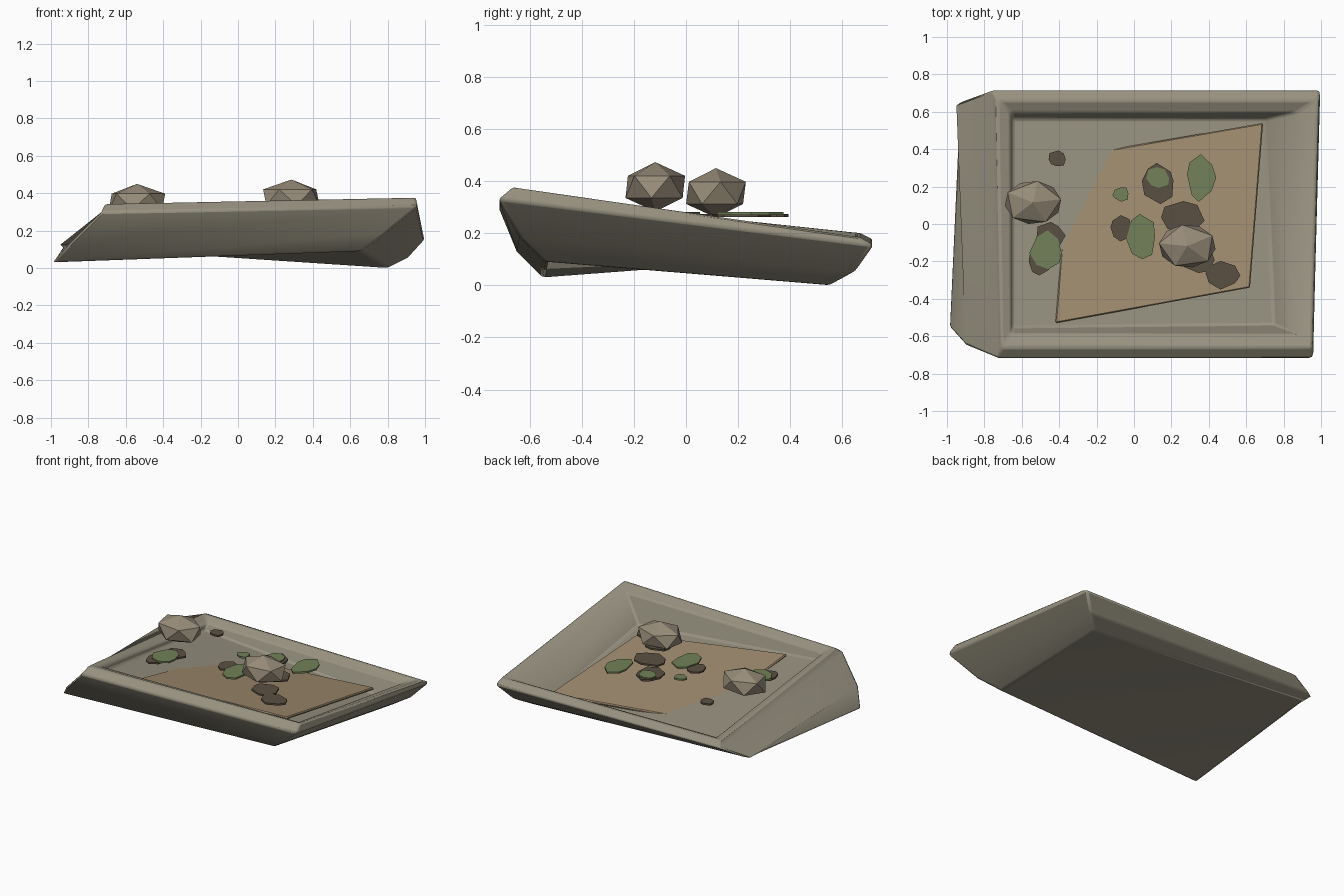
import bpy, bmesh, math, random
from mathutils import Vector

if "Cube" in bpy.data.objects:
    bpy.data.objects.remove(bpy.data.objects["Cube"])

random.seed(4)

def material(name, rgb):
    m = bpy.data.materials.new(name)
    m.diffuse_color = (*rgb, 1)
    m.use_nodes = True
    m.node_tree.nodes["Principled BSDF"].inputs["Base Color"].default_value = m.diffuse_color
    return m

CLAY = material("clay", (0.31, 0.285, 0.215))
SAND = material("sand", (0.35, 0.26, 0.16))
ROCK = material("rock", (0.31, 0.26, 0.19))
STONE = material("dark_stone", (0.105, 0.08, 0.055))
MOSS = material("moss", (0.17, 0.22, 0.10))

def finish(name, bm, mat):
    bmesh.ops.recalc_face_normals(bm, faces=bm.faces[:])
    me = bpy.data.meshes.new(name)
    bm.to_mesh(me)
    bm.free()
    ob = bpy.data.objects.new(name, me)
    bpy.context.collection.objects.link(ob)
    me.materials.append(mat)
    return ob

def bevel(ob, width, segments):
    mod = ob.modifiers.new("Bevel", 'BEVEL')
    mod.width, mod.segments = width, segments
    mod.limit_method, mod.angle_limit = 'ANGLE', math.radians(25)

# Warped tray: rings of four corners (front left, front right, back right, back left)
RINGS = [
    [(-.99, -.55, .03), (.66, -.54, .09), (.80, .55, .0), (-.94, .58, .115)],
    [(-.90, -.65, .13), (.79, -.64, .185), (.91, .65, .055), (-.95, .65, .125)],
    [(-.73, -.72, .30), (.96, -.72, .33), (1.0, .72, .155), (-.76, .72, .175)],
    [(-.71, -.66, .345), (.95, -.66, .38), (.98, .66, .19), (-.73, .66, .205)],
    [(-.66, -.59, .325), (.88, -.59, .34), (.87, .60, .16), (-.66, .60, .18)],
    [(-.65, -.55, .28), (.75, -.54, .16), (.70, .56, .04), (-.65, .56, .14)],
]
bm = bmesh.new()
rings = [[bm.verts.new(p) for p in ring] for ring in RINGS]
for a, b in zip(rings, rings[1:]):
    for i in range(4):
        j = (i + 1) % 4
        bm.faces.new((a[i], a[j], b[j], b[i]))
fl, fr, br, bl = rings[0]
bm.faces.new((fl, bl, fr))
bm.faces.new((bl, br, fr))
bm.faces.new(rings[-1])
tray = finish("tray", bm, CLAY)
bevel(tray, 0.022, 2)
bpy.context.view_layer.objects.active = tray
tray.select_set(True)
bpy.ops.object.shade_smooth_by_angle(angle=math.radians(25))

# Thin tilted sand sheet
bm = bmesh.new()
corners = [(-.42, -.53, .275), (.62, -.34, .21), (.69, .54, .105), (-.35, .36, .125)]
top = [bm.verts.new(c) for c in corners]
low = [bm.verts.new(Vector(c) - Vector((0, 0, .018))) for c in corners]
bm.faces.new(top)
bm.faces.new(low)
for i in range(4):
    j = (i + 1) % 4
    bm.faces.new((top[i], top[j], low[j], low[i]))
bevel(finish("sand_sheet", bm, SAND), 0.006, 1)

# Faceted rocks
for n, (x, y, z, turn) in enumerate([(-.54, .115, .355, .15), (.285, -.118, .378, .5)], 1):
    bm = bmesh.new()
    bmesh.ops.create_icosphere(bm, subdivisions=1, radius=1)
    for v in bm.verts:
        px = v.co.x * math.cos(turn) - v.co.y * math.sin(turn)
        py = v.co.x * math.sin(turn) + v.co.y * math.cos(turn)
        v.co = (x + px * .17, y + py * .13, z + v.co.z * .095)
    finish(f"rock_{n}", bm, ROCK)

# Flat irregular discs for pebbles and moss
def disc(name, x, y, rx, ry, z, mat, thick=.012):
    bm = bmesh.new()
    count = 8
    pts = []
    for i in range(count):
        a = math.tau * (i + random.uniform(-.2, .2)) / count
        r = random.uniform(.88, 1.1)
        pts.append((x + rx * r * math.cos(a), y + ry * r * math.sin(a)))
    face = bm.faces.new([bm.verts.new((px, py, z)) for px, py in pts])
    ext = bmesh.ops.extrude_face_region(bm, geom=[face])["geom"]
    for v in ext:
        if isinstance(v, bmesh.types.BMVert):
            v.co.z += thick
    finish(name, bm, mat)

STONES = [(-.41, .35, .05, .045), (-.45, -.07, .08, .08), (-.5, -.2, .065, .08),
          (-.07, -.02, .06, .07), (.13, .22, .09, .105), (.26, .03, .125, .085),
          (.34, -.18, .10, .09), (.47, -.27, .09, .075)]
for n, (x, y, rx, ry) in enumerate(STONES, 1):
    disc(f"flat_stone_{n}", x, y, rx, ry, .262, STONE)

PATCHES = [(-.47, -.14, .09, .10), (.04, -.07, .08, .115), (-.07, .16, .045, .04),
           (.13, .25, .065, .06), (.36, .25, .08, .125)]
for n, (x, y, rx, ry) in enumerate(PATCHES, 1):
    disc(f"moss_patch_{n}", x, y, rx, ry, .270, MOSS)
